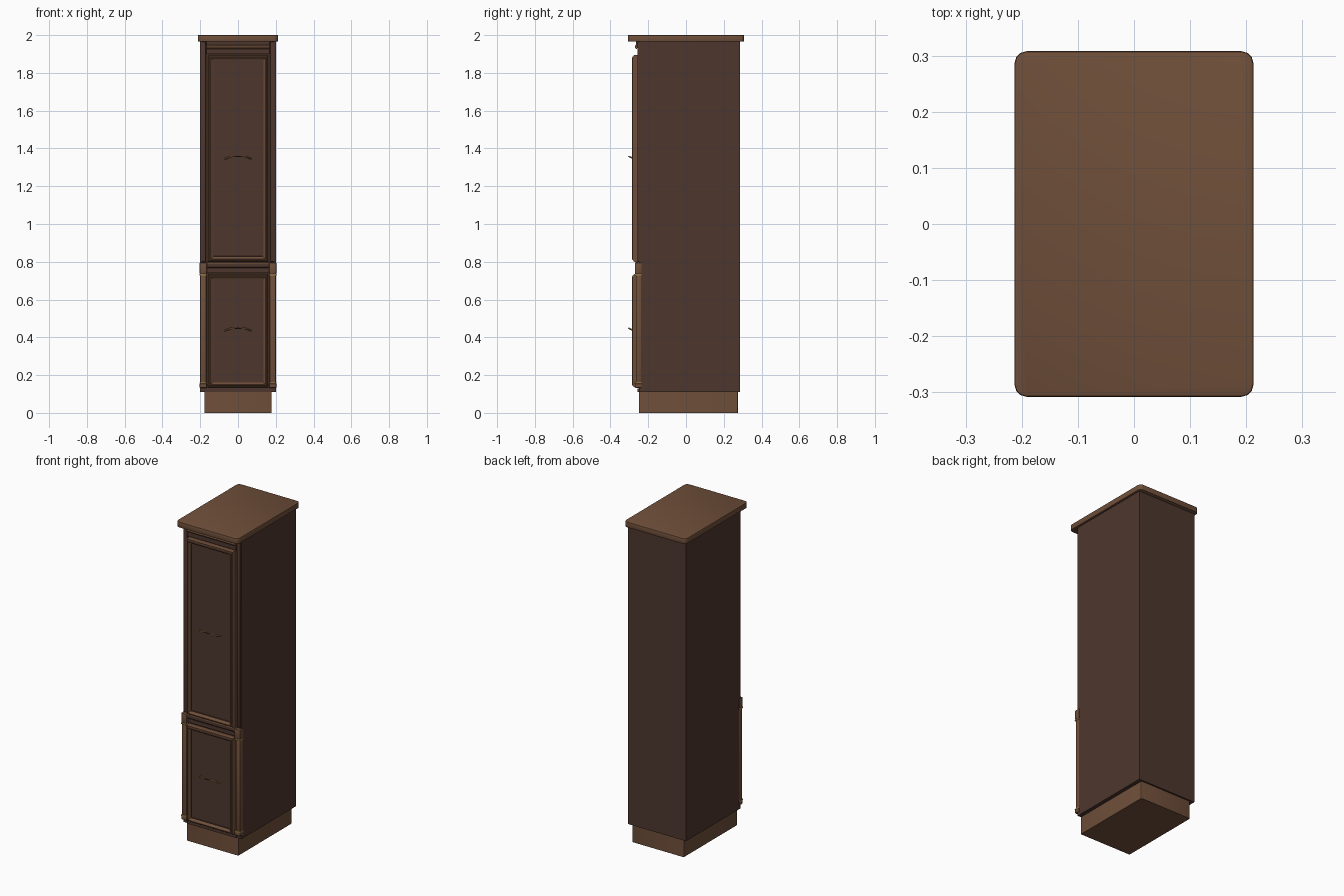
import bpy, bmesh, math
from mathutils import Vector

if "Cube" in bpy.data.objects:
    bpy.data.objects.remove(bpy.data.objects["Cube"])


def material(name, rgb):
    m = bpy.data.materials.new(name)
    m.diffuse_color = (*rgb, 1)
    m.use_nodes = True
    m.node_tree.nodes["Principled BSDF"].inputs["Base Color"].default_value = m.diffuse_color
    return m


DARK = material("dark_wood", (0.075, 0.037, 0.027))
WOOD = material("brown_wood", (0.16, 0.078, 0.042))
GOLD = material("gold", (0.45, 0.27, 0.09))


def finish(name, bm, mat, smooth=True):
    bmesh.ops.recalc_face_normals(bm, faces=bm.faces)
    me = bpy.data.meshes.new(name)
    bm.to_mesh(me)
    bm.free()
    me.materials.append(mat)
    ob = bpy.data.objects.new(name, me)
    bpy.context.collection.objects.link(ob)
    if smooth:
        bpy.ops.object.select_all(action='DESELECT')
        ob.select_set(True)
        bpy.context.view_layer.objects.active = ob
        bpy.ops.object.shade_smooth_by_angle(angle=math.radians(30))
    return ob


def box(name, x, y, z, mat, corner=0, edge=0):
    """Box from (min, max) ranges; corner rounds upright edges, edge rounds the rest."""
    bm = bmesh.new()
    bmesh.ops.create_cube(bm, size=1)
    for v in bm.verts:
        v.co = Vector([(r[0] + r[1]) / 2 + c * (r[1] - r[0]) for r, c in zip((x, y, z), v.co)])
    if corner:
        up = [e for e in bm.edges if abs(e.verts[0].co.z - e.verts[1].co.z) > 1e-4]
        bmesh.ops.bevel(bm, geom=up, offset=corner, segments=3, profile=0.5, affect='EDGES')
    if edge:
        sharp = [e for e in bm.edges if e.calc_face_angle(0) > 1.2]
        bmesh.ops.bevel(bm, geom=sharp, offset=edge, segments=2, profile=0.5, affect='EDGES')
    return finish(name, bm, mat)


def moulded_frame(name, hx, z0, z1, profile, mat):
    """Sweep a closed (inset, y) profile around a rectangle."""
    bm = bmesh.new()
    loops = []
    for i, y in profile:
        pts = ((-hx + i, z0 + i), (hx - i, z0 + i), (hx - i, z1 - i), (-hx + i, z1 - i))
        loops.append([bm.verts.new((px, y, pz)) for px, pz in pts])
    for a, b in zip(loops, loops[1:] + loops[:1]):
        for k in range(4):
            j = (k + 1) % 4
            bm.faces.new((a[k], a[j], b[j], b[k]))
    return finish(name, bm, mat)


def extruded_rail(name, hx, profile, mat):
    """Extrude a (y, z) profile across x."""
    bm = bmesh.new()
    f = bm.faces.new([bm.verts.new((-hx, y, z)) for y, z in profile])
    ex = bmesh.ops.extrude_face_region(bm, geom=[f])
    bmesh.ops.translate(bm, vec=(2 * hx, 0, 0),
                        verts=[g for g in ex['geom'] if isinstance(g, bmesh.types.BMVert)])
    return finish(name, bm, mat)


def tube(name, pts, radii, mat):
    cu = bpy.data.curves.new(name, 'CURVE')
    cu.dimensions = '3D'
    cu.bevel_depth = 1
    cu.bevel_resolution = 2
    cu.use_fill_caps = True
    cu.resolution_u = 5
    s = cu.splines.new('BEZIER')
    s.bezier_points.add(len(pts) - 1)
    for b, p, r in zip(s.bezier_points, pts, radii):
        b.co, b.radius = p, r
        b.handle_left_type = b.handle_right_type = 'AUTO'
    cu.materials.append(mat)
    ob = bpy.data.objects.new(name, cu)
    bpy.context.collection.objects.link(ob)


# Carcass, plinth and overhanging top
box("carcass", (-0.2, 0.2), (-0.25, 0.285), (0.11, 1.965), DARK)
box("plinth", (-0.177, 0.177), (-0.25, 0.275), (0, 0.11), WOOD, corner=0.004)
box("top_board", (-0.213, 0.213), (-0.308, 0.308), (1.965, 2.0), WOOD, corner=0.022, edge=0.004)

# Front stiles and bottom rail of the carcass
for s, side in ((-1, "left"), (1, "right")):
    xs = sorted((s * 0.17, s * 0.193))
    box(f"upper_stile_{side}", xs, (-0.257, -0.245), (0.8, 1.965), DARK, edge=0.003)
box("bottom_rail", (-0.167, 0.167), (-0.257, -0.245), (0.11, 0.13), DARK)

# Moulded cross rails above each door
for name, z0, z1, m in (("upper_cornice", 1.90, 1.965, DARK), ("middle_rail", 0.742, 0.792, DARK)):
    h = z1 - z0
    extruded_rail(name, 0.167, [(-0.24, z0), (-0.258, z0), (-0.258, z0 + 0.5 * h),
                                (-0.264, z0 + 0.62 * h), (-0.264, z1), (-0.24, z1)], m)
extruded_rail("cornice_bead", 0.167, [(-0.26, 1.926), (-0.268, 1.930), (-0.271, 1.938),
                                      (-0.268, 1.946), (-0.26, 1.950)], WOOD)
box("middle_bead", (-0.167, 0.167), (-0.268, -0.25), (0.788, 0.798), WOOD, edge=0.002)

# Doors: moulded frame, recessed panel, arched handle
PROFILE = [(0, -0.25), (0, -0.272), (0.003, -0.277), (0.006, -0.277), (0.009, -0.283),
           (0.014, -0.285), (0.018, -0.282), (0.021, -0.275), (0.027, -0.271), (0.027, -0.25)]
for name, z0, z1, hz in (("upper_door", 0.80, 1.895, 1.345), ("lower_door", 0.135, 0.735, 0.435)):
    moulded_frame(name + "_frame", 0.16, z0, z1, PROFILE, WOOD)
    box(name + "_panel", (-0.135, 0.135), (-0.269, -0.25), (z0 + 0.025, z1 - 0.025), DARK)
    moulded_frame(name + "_panel_border", 0.135, z0 + 0.025, z1 - 0.025,
                  [(0, -0.26), (0, -0.273), (0.004, -0.273), (0.006, -0.26)], DARK)
    for s, side in ((-1, "left"), (1, "right")):
        tube(f"{name}_handle_{side}",
             [(s * 0.068, -0.268, hz), (s * 0.06, -0.284, hz + 0.004),
              (s * 0.04, -0.298, hz + 0.011), (s * 0.015, -0.303, hz + 0.013)],
             [0.004, 0.004, 0.0045, 0.003], GOLD)
    tube(name + "_handle_grip", [(-0.017, -0.303, hz + 0.013), (0, -0.3035, hz + 0.013),
                                 (0.017, -0.303, hz + 0.013)], [0.0025, 0.003, 0.0025], DARK)

# Corner pilasters beside the lower door, with base, capital and gilt bands
for s, side in ((-1, "left"), (1, "right")):
    def pil(part, x0, x1, front, z, mat, edge=0.003):
        box(f"pilaster_{part}_{side}", sorted((s * x0, s * x1)), (front, -0.235), z, mat, edge=edge)
    pil("shaft", 0.168, 0.2015, -0.266, (0.15, 0.74), WOOD, 0.006)
    pil("capital", 0.165, 0.203, -0.270, (0.735, 0.795), WOOD)
    pil("base", 0.165, 0.203, -0.270, (0.133, 0.155), WOOD)
    for part, z in (("upper_band", 0.731), ("lower_band", 0.158)):
        pil(part, 0.167, 0.2035, -0.273, (z - 0.004, z + 0.004), GOLD, 0.002)
